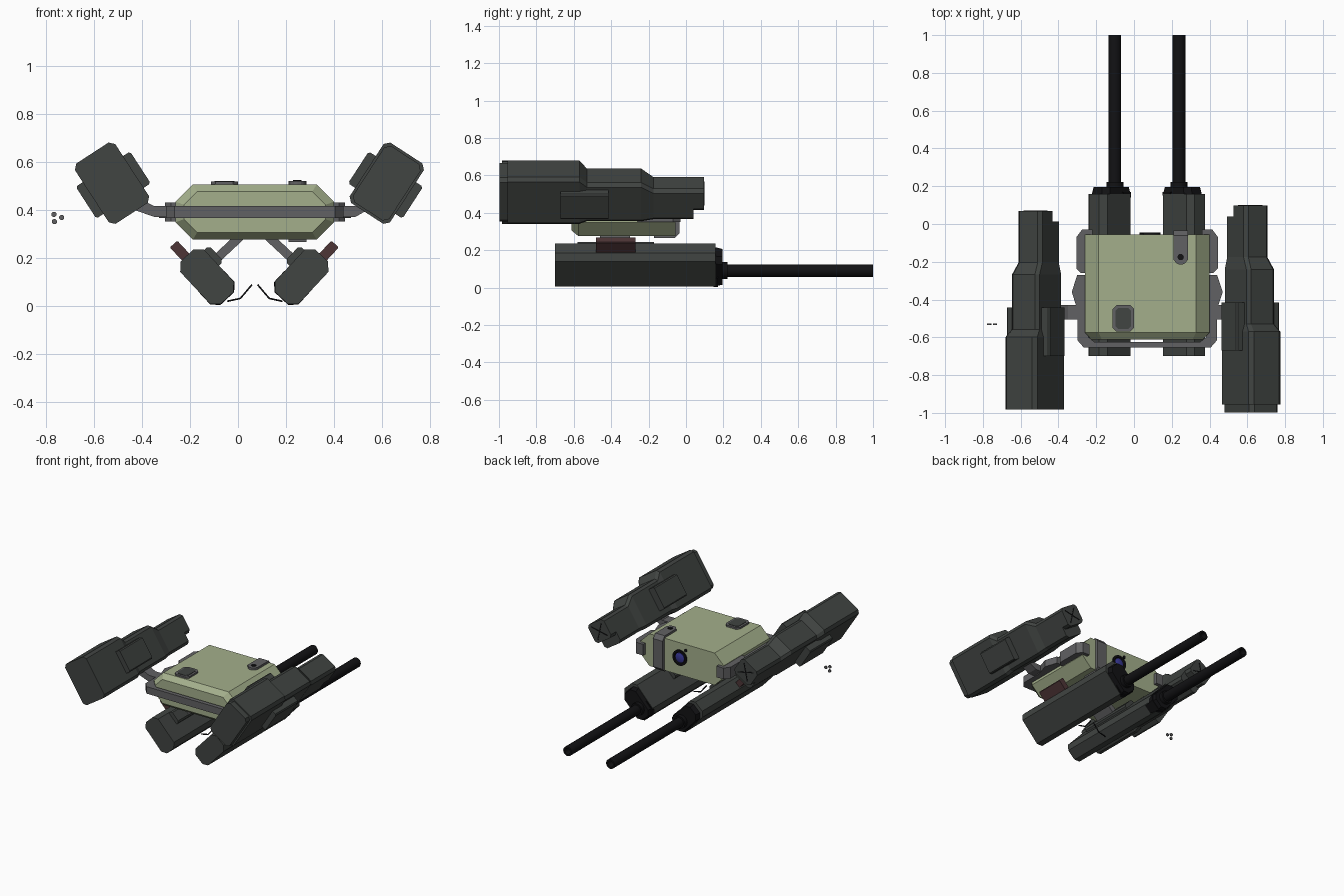
import bpy, bmesh
from math import sin, cos, pi, radians
from mathutils import Vector

if "Cube" in bpy.data.objects:
    bpy.data.objects.remove(bpy.data.objects["Cube"])

CX = 0.07  # symmetry plane of the hull and guns


def material(name, rgb):
    m = bpy.data.materials.new(name)
    m.diffuse_color = (*rgb, 1)
    m.use_nodes = True
    m.node_tree.nodes["Principled BSDF"].inputs["Base Color"].default_value = m.diffuse_color
    return m


DARK = material("dark_armour", (.052, .058, .054))
OLIVE = material("pale_olive", (.37, .43, .26))
GREY = material("mid_grey", (.12, .12, .125))
BLACK = material("black_metal", (.006, .006, .007))
RED = material("dark_red", (.075, .035, .037))
BLUE = material("lens_blue", (.04, .04, .3))


def finish(name, bm, mat):
    bmesh.ops.recalc_face_normals(bm, faces=bm.faces)
    me = bpy.data.meshes.new(name)
    bm.to_mesh(me)
    bm.free()
    ob = bpy.data.objects.new(name, me)
    bpy.context.collection.objects.link(ob)
    me.materials.append(mat)
    return ob


def skin(name, rings, mat):
    bm = bmesh.new()
    vs = [[bm.verts.new(p) for p in r] for r in rings]
    n = len(vs[0])
    for a, b in zip(vs, vs[1:]):
        for i in range(n):
            bm.faces.new((a[i], a[(i + 1) % n], b[(i + 1) % n], b[i]))
    bm.faces.new(vs[0])
    bm.faces.new(vs[-1][::-1])
    return finish(name, bm, mat)


def loft(name, frame, sections, mat):
    """Chamfered sections (y, ulo, uhi, vlo, vhi, chamfer) in a tilted frame.
    frame = (x, z, tilt, side): u is the tilted 'up', v points inboard."""
    x, z, a, s = frame
    rings = []
    for y, u0, u1, v0, v1, c in sections:
        uv = [(u0, v0 + c), (u0, v1 - c), (u0 + c, v1), (u1 - c, v1),
              (u1, v1 - c), (u1, v0 + c), (u1 - c, v0), (u0 + c, v0)]
        rings.append([(x + s * (u * sin(a) - v * cos(a)), y, z + u * cos(a) + v * sin(a)) for u, v in uv])
    return skin(name, rings, mat)


def block(name, frame, y0, y1, u0, u1, v0, v1, mat, c=.004):
    return loft(name, frame, [(y, u0, u1, v0, v1, c) for y in (y0, y1)], mat)


def prism(name, pts, axis, lo, hi, mat):
    def at(p, h):
        return {"x": (h, *p), "y": (p[0], h, p[1]), "z": (*p, h)}[axis]
    return skin(name, [[at(p, h) for p in pts] for h in (lo, hi)], mat)


def lathe_y(name, x, z, profile, mat, n=16):
    """Round part along y from (y, radius) pairs."""
    rings = [[(x + r * cos(2 * pi * i / n), y, z + r * sin(2 * pi * i / n)) for i in range(n)] for y, r in profile]
    ob = skin(name, rings, mat)
    for o in bpy.context.selected_objects:
        o.select_set(False)
    ob.select_set(True)
    bpy.context.view_layer.objects.active = ob
    bpy.ops.object.shade_smooth_by_angle(angle=radians(35))
    return ob


# Hull: octagonal section, flat nose at +y, bevelled tail at -y
hull = (CX, .39, 0, 1)
loft("hull", hull, [(-.612, -.085, .085, -.295, .295, .055),
                    (-.575, -.115, .115, -.33, .33, .072),
                    (-.055, -.115, .115, -.33, .33, .072)], OLIVE)

# Grey belt wrapped around the tail, with a bulge on each flank
half = [(.335, -.655), (.37, -.615), (.37, -.45), (.40, -.36), (.37, -.27),
        (.31, -.27), (.31, -.60), (.28, -.625)]
belt = [(CX + x, y) for x, y in half] + [(CX - x, y) for x, y in half[::-1]]
prism("belt", belt, "z", .365, .415, GREY)

# Front corner clamps on the hull
for s, side in ((-1, "left"), (1, "right")):
    clamp = [(.31, -.26), (.35, -.26), (.375, -.235), (.375, -.07), (.345, -.03), (.29, -.03), (.29, -.09)]
    prism("clamp_" + side, [(CX + s * x, y) for x, y in clamp], "z", .35, .43, GREY)

# Strap over the nose, top and underside, with its stud
prism("nose_strap", [(-.19, .52), (-.06, .52), (-.035, .49), (-.035, .29), (-.06, .265), (-.17, .265),
                     (-.17, .28), (-.065, .28), (-.065, .50), (-.19, .50)], "x", .21, .285, GREY)
prism("strap_end", [(.2475 + .0375 * cos(t * pi / 8), -.178 - .0375 * sin(t * pi / 8)) for t in range(9)],
      "z", .50, .52, GREY)
prism("strap_stud", [(.247 + .017 * cos(t * pi / 6), -.175 + .017 * sin(t * pi / 6)) for t in range(12)],
      "z", .51, .523, BLACK)


# Rounded hatch on the roof
def octagon(x0, x1, y0, y1, c):
    return [(x0 + c, y0), (x1 - c, y0), (x1, y0 + c), (x1, y1 - c),
            (x1 - c, y1), (x0 + c, y1), (x0, y1 - c), (x0, y0 + c)]


prism("roof_hatch", octagon(-.113, 0, -.57, -.43, .02), "z", .50, .517, GREY)
prism("roof_hatch_lid", octagon(-.098, -.015, -.555, -.445, .015), "z", .51, .52, DARK)

# Lens and sensor dot on the nose
lathe_y("lens_ring", .085, .40, [(-.07, .055), (-.045, .055), (-.045, .042), (-.053, .038)], BLACK, 24)
lathe_y("lens_glass", .085, .40, [(-.06, .036), (-.05, .034), (-.045, .02)], BLUE, 20)
lathe_y("sensor_dot", .04, .462, [(-.06, .011), (-.05, .011)], BLACK, 12)

for s, side in ((-1, "left"), (1, "right")):
    # Upper pod: three stepped sections, notched under the nose
    px, dy = (-.525, -.028) if s < 0 else (.62, 0)
    pod = (px, .51, radians(33), s)
    secs = [(-.955, -.15, .15, -.10, .10, .02), (-.57, -.15, .15, -.10, .10, .02),
            (-.53, -.14, .106, -.087, .087, .018), (-.24, -.14, .106, -.087, .087, .018),
            (-.175, -.135, .06, -.075, .075, .018), (.04, -.135, .06, -.075, .075, .018),
            (.04, -.075, .06, -.075, .075, .018), (.097, -.075, .06, -.075, .075, .018)]
    if s > 0:
        secs = [(-.997, -.14, .14, -.09, .09, .02), (-.955, -.14, .14, -.09, .09, .02)] + secs
    loft("pod_" + side, pod, [(q[0] + dy, *q[1:]) for q in secs], DARK)
    # Side boxes on both broad faces of the pod
    block("pod_boxes_" + side, pod, -.67 + dy, -.415 + dy, -.088, .07, -.135, .135, DARK, .008)
    # Crossed seams on the pod nose
    for k in (-1, 1):
        x, z, a, _ = pod
        nose = (x - s * .008 * sin(a), z - .008 * cos(a), a + k * pi / 4, s)
        block("pod_nose_seam_" + side, nose, .09 + dy, .1 + dy, -.065, .065, -.003, .003, BLACK, .001)
    # Arm from belt to pod
    x0, x1 = CX + s * .35, px - s * .06
    xm = x0 + s * .07
    prism("pod_arm_" + side, [(x0, .37), (xm, .37), (x1, .41), (x1, .47), (xm, .415), (x0, .415)],
          "y", -.505, -.43, GREY)

    # Lower gun housing, canted outward
    gun = (CX - .002 + s * .197, .12, radians(43), s)
    block("gun_housing_" + side, gun, -.70, .158, -.122, .122, -.068, .068, DARK, .031)
    loft("gun_cap_" + side, gun, [(.15, -.124, .10, -.066, .066, .03),
                                  (.195, -.115, .09, -.06, .06, .03)], BLACK)
    loft("gun_chin_" + side, gun, [(.09, -.124, -.09, -.04, .04, .01),
                                   (.17, -.124, .0, -.069, .069, .03)], BLACK)
    block("magazine_" + side, gun, -.48, -.27, .10, .195, -.03, .012, RED)
    block("gun_mount_" + side, gun, -.58, -.17, 0, .09, .05, .095, DARK, .012)
    block("gun_strut_" + side, gun, -.46, -.30, .01, .047, .08, .22, GREY)

    # Hollow barrel with root collar
    bx, bz = gun[0] - s * .04 * sin(gun[2]), .12 - .04 * cos(gun[2])
    lathe_y("barrel_" + side, bx, bz, [(.15, .045), (.222, .045), (.222, .034), (1, .034), (1, .022), (.9, .022)], BLACK)

    # Thin cable under the hull
    cu = bpy.data.curves.new("cable_" + side, "CURVE")
    cu.dimensions = "3D"
    cu.bevel_depth, cu.bevel_resolution = .004, 1
    sp = cu.splines.new("POLY")
    path = [(.115, .018), (.06, .03), (.012, .087)]
    sp.points.add(len(path) - 1)
    for p, (x, z) in zip(sp.points, path):
        p.co = (CX + s * x, -.35, z, 1)
    cable = bpy.data.objects.new("cable_" + side, cu)
    cu.materials.append(BLACK)
    bpy.context.collection.objects.link(cable)

# Three small loose discs beside the left pod
for i, (x, z) in enumerate([(-.767, .38), (-.735, .367), (-.765, .35)]):
    lathe_y("small_disc_%d" % i, x, z, [(-.534, .011), (-.526, .011)], GREY, 12)
